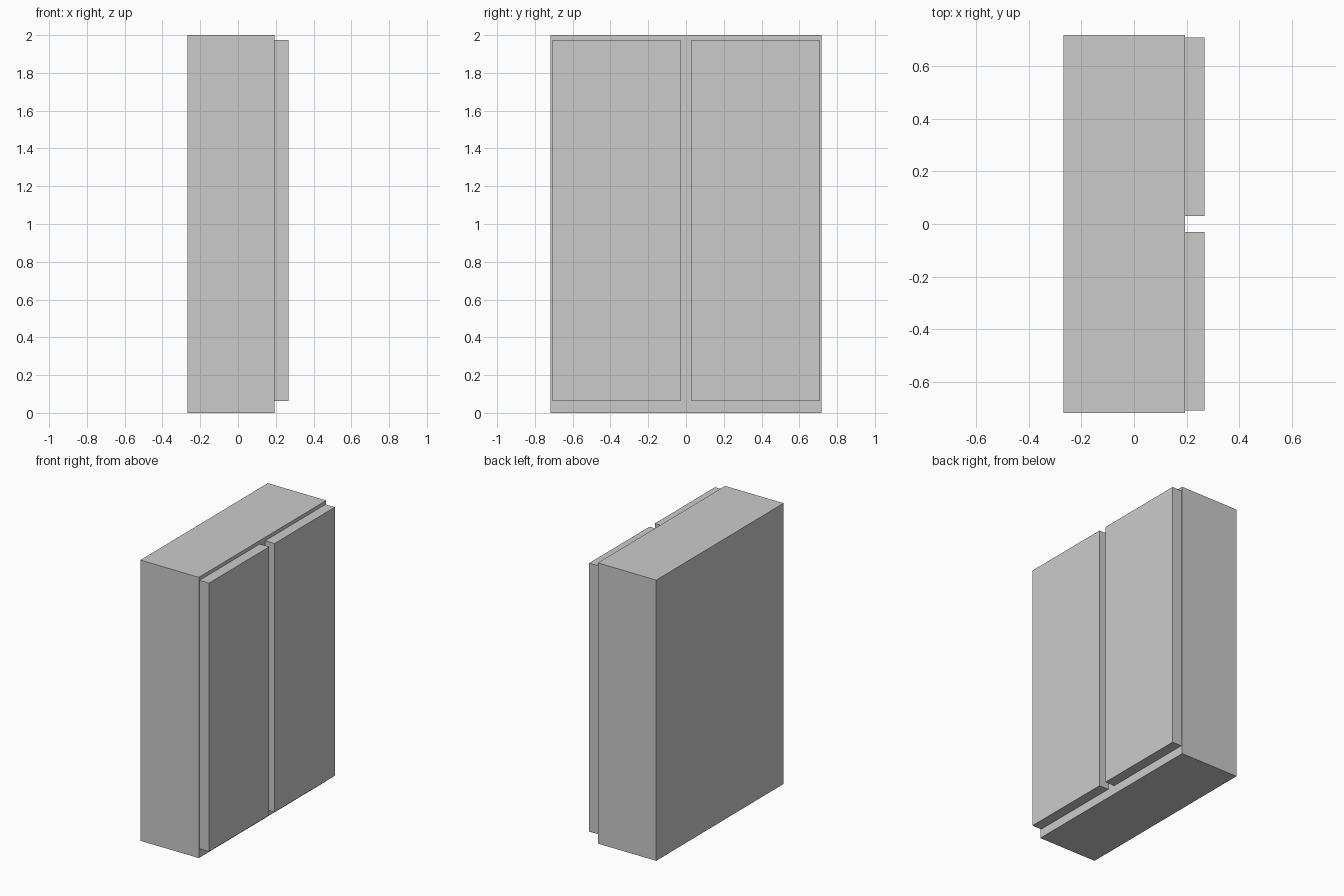
import bpy

if "Cube" in bpy.data.objects:
    bpy.data.objects.remove(bpy.data.objects["Cube"])


def box(name, lo, hi):
    size = [b - a for a, b in zip(lo, hi)]
    centre = [(a + b) / 2 for a, b in zip(lo, hi)]
    bpy.ops.mesh.primitive_cube_add(size=1, location=centre)
    obj = bpy.context.object
    obj.name = name
    obj.scale = size
    bpy.ops.object.transform_apply(location=False, rotation=False, scale=True)
    return obj


# Cabinet body
FRONT_X = 0.193
box("cabinet_body", (-0.267, -0.717, 0), (FRONT_X, 0.717, 2))

# Pair of doors on the +x face, with a gap between them
for side, y0, y1 in (("left", -0.708, -0.03), ("right", 0.03, 0.708)):
    box(f"{side}_door", (FRONT_X, y0, 0.062), (0.267, y1, 1.975))
